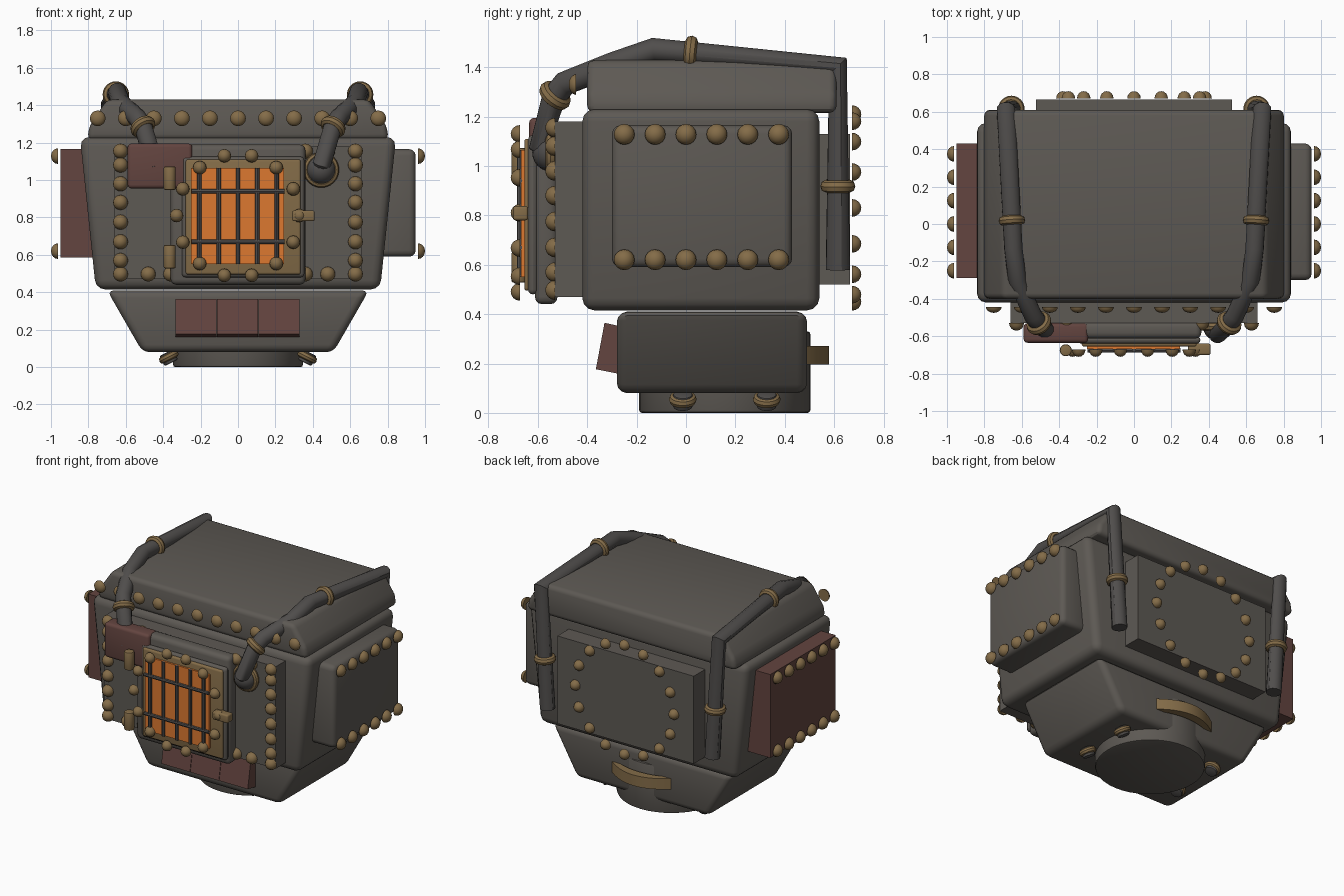
import bpy, bmesh, math
from mathutils import Vector, Matrix

if "Cube" in bpy.data.objects:
    bpy.data.objects.remove(bpy.data.objects["Cube"])


def mat(name, c):
    m = bpy.data.materials.new(name)
    m.diffuse_color = (*c, 1)
    m.use_nodes = True
    m.node_tree.nodes["Principled BSDF"].inputs["Base Color"].default_value = m.diffuse_color
    return m


GREY = mat("warm_grey", (0.11, 0.10, 0.088))
PIPE = mat("pipe_grey", (0.08, 0.075, 0.072))
BRONZE = mat("bronze", (0.23, 0.15, 0.065))
RUST = mat("rust_red", (0.125, 0.058, 0.05))
GLOW = mat("glow_orange", (0.72, 0.19, 0.03))


def finish(name, bm, m, smooth=True):
    bmesh.ops.recalc_face_normals(bm, faces=bm.faces[:])
    me = bpy.data.meshes.new(name)
    bm.to_mesh(me)
    bm.free()
    me.materials.append(m)
    if smooth:
        me.shade_smooth()
        me.set_sharp_from_angle(angle=math.radians(32))
    ob = bpy.data.objects.new(name, me)
    bpy.context.collection.objects.link(ob)
    return ob


def bevel(bm, width, seg=3):
    edges = [e for e in bm.edges if e.calc_face_angle(0) > 0.45]
    bmesh.ops.bevel(bm, geom=edges, offset=width, segments=seg, profile=0.5, affect='EDGES')


def prism(name, profile, a, b, m, axis='Y', bev=0):
    """Extrude a 2D profile from a to b along the axis."""
    place = {'X': lambda p, t: (t, p[0], p[1]),
             'Y': lambda p, t: (p[0], t, p[1]),
             'Z': lambda p, t: (p[0], p[1], t)}[axis]
    bm = bmesh.new()
    r1 = [bm.verts.new(place(p, a)) for p in profile]
    r2 = [bm.verts.new(place(p, b)) for p in profile]
    bm.faces.new(r1)
    bm.faces.new(r2)
    n = len(profile)
    for i in range(n):
        j = (i + 1) % n
        bm.faces.new((r1[i], r1[j], r2[j], r2[i]))
    bmesh.ops.recalc_face_normals(bm, faces=bm.faces[:])
    if bev:
        bevel(bm, bev)
    return finish(name, bm, m)


def box(name, x, y, z, m, bev=0):
    return prism(name, [(x[0], z[0]), (x[1], z[0]), (x[1], z[1]), (x[0], z[1])], y[0], y[1], m, 'Y', bev)


def turn(loc, direction):
    q = Vector(direction).to_track_quat('Z', 'Y')
    return Matrix.Translation(loc) @ q.to_matrix().to_4x4()


def cylinder(name, loc, direction, r, h, m, bev=0, seg=24):
    bm = bmesh.new()
    bmesh.ops.create_cone(bm, cap_ends=True, segments=seg, radius1=r, radius2=r, depth=h,
                          matrix=turn(loc, direction))
    if bev:
        bevel(bm, bev, 2)
    return finish(name, bm, m)


def ring(name, loc, direction, major, minor, m):
    bm = bmesh.new()
    rows = []
    for i in range(24):
        a = i * math.tau / 24
        rows.append([])
        for j in range(8):
            b = j * math.tau / 8
            r = major + minor * math.cos(b)
            rows[-1].append(bm.verts.new((r * math.cos(a), r * math.sin(a), minor * 1.2 * math.sin(b))))
    for i in range(24):
        p, q = rows[i], rows[(i + 1) % 24]
        for j in range(8):
            k = (j + 1) % 8
            bm.faces.new((p[j], q[j], q[k], p[k]))
    bm.transform(turn(loc, direction))
    return finish(name, bm, m)


def rivets(name, points, direction, r, depth):
    """Half domes sitting on the points and facing the direction."""
    bm = bmesh.new()
    for p in points:
        M = turn(p, direction) @ Matrix.Diagonal((r, r, depth, 1))
        bmesh.ops.create_uvsphere(bm, u_segments=16, v_segments=8, radius=1, matrix=M)
    d = Vector(direction)
    level = Vector(points[0]).dot(d)
    bmesh.ops.delete(bm, geom=[v for v in bm.verts if v.co.dot(d) < level - 0.001], context='VERTS')
    bmesh.ops.holes_fill(bm, edges=[e for e in bm.edges if e.is_boundary], sides=0)
    return finish(name, bm, BRONZE)


def tube(name, pts, r, m):
    cu = bpy.data.curves.new(name + "_path", 'CURVE')
    cu.dimensions = '3D'
    cu.bevel_depth, cu.bevel_resolution, cu.use_fill_caps = r, 4, True
    sp = cu.splines.new('POLY')
    sp.points.add(len(pts) - 1)
    for p, c in zip(sp.points, pts):
        p.co = (*c, 1)
    tmp = bpy.data.objects.new(name + "_tmp", cu)
    bpy.context.collection.objects.link(tmp)
    bm = bmesh.new()
    me = tmp.to_mesh()
    bm.from_mesh(me)
    tmp.to_mesh_clear()
    bpy.data.objects.remove(tmp)
    bmesh.ops.remove_doubles(bm, verts=bm.verts[:], dist=0.0001)
    return finish(name, bm, m)


# Hull: main body, roof, lower hull and round base
prism("main_body", [(-.76, .415), (.76, .415), (.845, 1.23), (-.845, 1.23)], -.42, .54, GREY, bev=.05)
prism("roof", [(-.805, 1.215), (.805, 1.215), (.795, 1.29), (.70, 1.43), (-.70, 1.43), (-.795, 1.29)],
      -.40, .61, GREY, bev=.03)
prism("lower_hull", [(-.51, .08), (.51, .08), (.70, .41), (-.70, .41)], -.28, .49, GREY, bev=.04)
cylinder("base", (0, .157, .165), (0, 0, 1), .347, .33, GREY, .012, 40)

# Armour plates
box("front_plate", (-.66, .66), (-.53, -.40), (.47, 1.18), GREY)
box("door_plate", (-.36, .36), (-.612, -.52), (.44, 1.19), GREY, .03)
box("back_plate", (-.525, .525), (.50, .665), (.52, 1.13), GREY)
box("right_panel", (.74, .95), (-.30, .43), (.59, 1.165), GREY, .035)
box("left_panel", (-.95, -.74), (-.29, .43), (.585, 1.165), RUST)
box("corner_patch", (-.59, -.245), (-.635, -.53), (.955, 1.195), RUST, .02)
for i in range(3):
    x = -.335 + i * .2225
    prism(f"lower_plank_{i}", [(-.33, .365), (-.365, .177), (-.27, .158), (-.24, .345)], x, x + .22, RUST, 'X')

# Furnace door: frame, glowing window and grille
box("door_rim", (-.30, .355), (-.64, -.60), (.48, 1.125), GREY, .02)
box("door_frame", (-.28, .335), (-.655, -.61), (.495, 1.11), BRONZE, .012)
box("door_window", (-.25, .245), (-.668, -.64), (.55, 1.065), GLOW)
for i in range(5):
    cylinder(f"grille_upright_{i}", ((i - 2) * .103, -.673, .8075), (0, 0, 1), .012, .515, PIPE, seg=8)
for i, z in enumerate((.67, .94)):
    cylinder(f"grille_crossbar_{i}", (0, -.675, z), (1, 0, 0), .012, .495, PIPE, seg=8)
for i, z in enumerate((.59, 1.01)):
    cylinder(f"door_hinge_{i}", (-.365, -.675, z), (0, 0, 1), .032, .125, BRONZE, .008)
box("door_latch", (.29, .41), (-.70, -.64), (.78, .837), BRONZE, .01)

# Rivets
circle = lambda n, r, y, z: [(r * math.cos(i * math.tau / n), y, z + r * math.sin(i * math.tau / n)) for i in range(n)]
rivets("door_rivets", circle(14, .328, -.672, .81), (0, -1, 0), .036, .038)
rivets("back_rivets", circle(16, .38, .672, .83), (0, 1, 0), .036, .038)
rivets("roof_rivets", [((i - 5) * .15, -.445, 1.33) for i in range(11)], (0, -1, 0), .042, .03)
edge = [(s * .628, -.53, z) for s in (-1, 1) for z in (1.155, 1.08, .98, .88, .775, .67, .57, .497)]
edge += [(s * x, -.53, z) for s in (-1, 1) for x in (.48, .36) for z in (.497, 1.155)]
rivets("front_plate_rivets", edge, (0, -1, 0), .04, .04)
for s, n in ((-1, "left"), (1, "right")):
    rivets(n + "_panel_rivets", [(s * .962, -.25 + i * .125, z) for i in range(6) for z in (.62, 1.128)],
           (s, 0, 0), .042, .038)

# Pipes with sockets and clamp rings, foot bolts
for s, n in ((-1, "left"), (1, "right")):
    path = [(.445, -.53, 1.05), (.45, -.59, 1.09), (.505, -.535, 1.28), (.54, -.49, 1.335),
            (.625, -.30, 1.41), (.645, -.13, 1.47), (.685, .615, 1.405), (.635, .615, .58)]
    path = [Vector((s * x, y, z)) for x, y, z in path]
    tube(n + "_pipe", path, .05, PIPE)
    for k, (i, t) in enumerate(((2, .1), (5, .2), (6, .59))):
        ring(f"{n}_pipe_clamp_{k}", path[i].lerp(path[i + 1], t), path[i + 1] - path[i], .05, .021, BRONZE)
    ring(n + "_pipe_socket", (s * .445, -.548, 1.055), (0, 1, 0), .078, .018, BRONZE)
    bm = bmesh.new()
    bmesh.ops.create_uvsphere(bm, u_segments=20, v_segments=12, radius=.078,
                              matrix=Matrix.Translation((s * .445, -.545, 1.055)))
    finish(n + "_pipe_joint", bm, PIPE)
    for k, y in enumerate((-.013, .327)):
        d = (s * .45, 0, .9)
        cylinder(f"{n}_foot_bolt_{k}", (s * .37, y, .05), d, .04, .06, PIPE, .006, 16)
        ring(f"{n}_foot_bolt_ring_{k}", (s * .37, y, .055), d, .04, .016, BRONZE)

# Curved handle at the back
arc = lambda top, half: [(half * (i / 8 - 1), .47 + top * (1 - (i / 8 - 1) ** 2)) for i in range(17)]
prism("rear_handle", arc(.11, .25) + arc(.05, .21)[::-1], .195, .27, BRONZE, 'Z')
